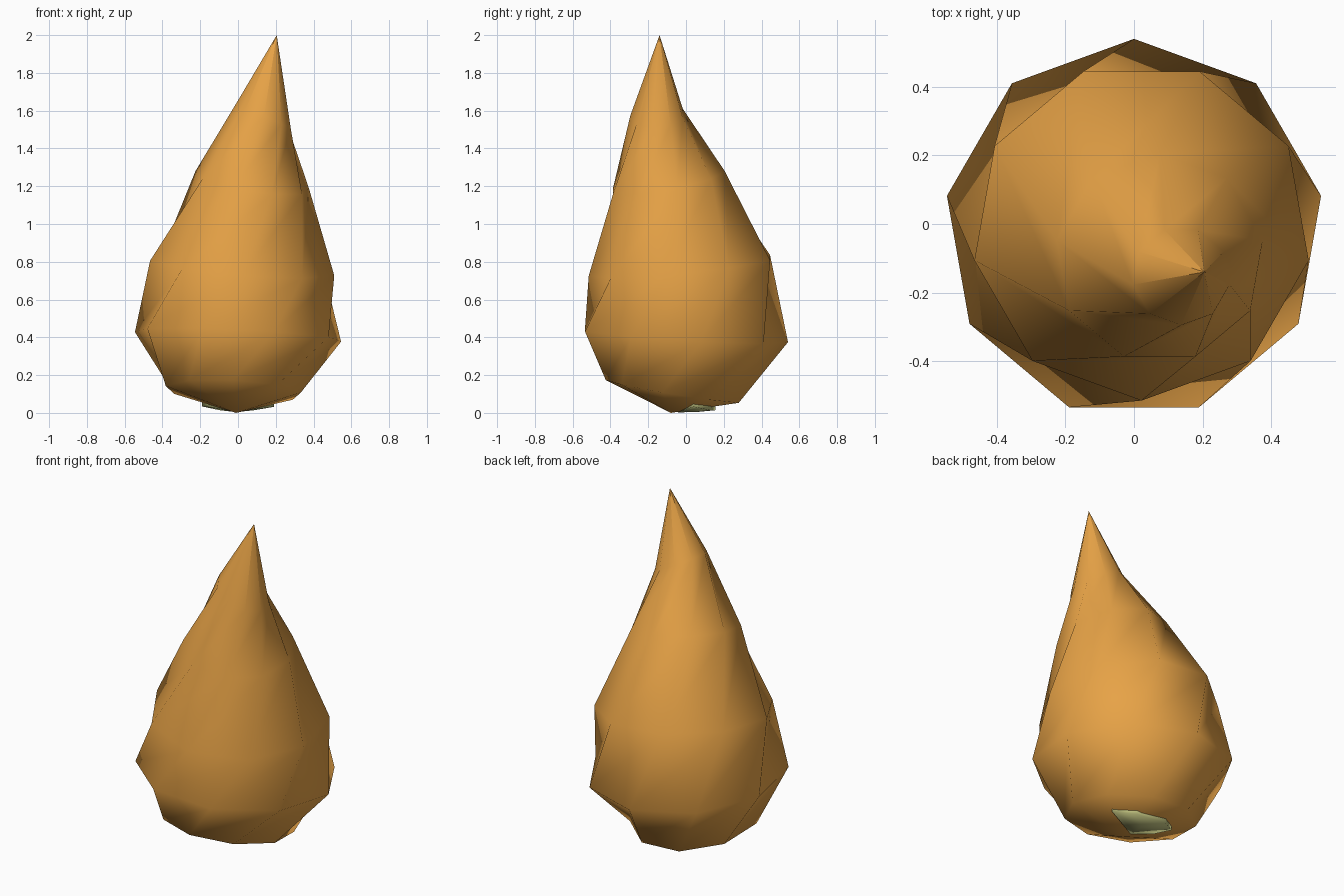
import bpy, bmesh, math

if "Cube" in bpy.data.objects:
    bpy.data.objects.remove(bpy.data.objects["Cube"])


def material(name, rgb):
    m = bpy.data.materials.new(name)
    m.diffuse_color = (*rgb, 1)
    m.use_nodes = True
    m.node_tree.nodes["Principled BSDF"].inputs["Base Color"].default_value = m.diffuse_color
    return m


def finish(bm, name, mat):
    bmesh.ops.recalc_face_normals(bm, faces=bm.faces)
    me = bpy.data.meshes.new(name)
    bm.to_mesh(me)
    bm.free()
    me.materials.append(mat)
    ob = bpy.data.objects.new(name, me)
    bpy.context.collection.objects.link(ob)
    for p in me.polygons:
        p.use_smooth = True
    return ob


ochre = material("ochre", (0.80, 0.365, 0.062))
pale_green = material("pale_green", (0.50, 0.51, 0.20))
SIDES = 9

# Leaning teardrop body: tilted nine-sided rings, each twisted half a step further
# centre x, centre y, centre z, radius, slope in x, slope in y
rings = [
    (-0.025, -0.062, 0.115, 0.363, -0.05, -0.163),
    (0.0, -0.014, 0.408, 0.554, -0.046, -0.06),
    (0.022, -0.02, 0.775, 0.495, -0.08, 0.10),
    (0.075, -0.10, 1.225, 0.305, -0.15, 0.18),
    (0.138, -0.152, 1.58, 0.143, -0.50, 0.05),
]
bm = bmesh.new()
loops = []
for i, (cx, cy, cz, r, sx, sy) in enumerate(rings):
    loop = []
    for k in range(SIDES):
        a = math.radians(70 + 20 * i + 40 * k)
        dx, dy = r * math.cos(a), r * math.sin(a)
        loop.append(bm.verts.new((cx + dx, cy + dy, cz + sx * dx + sy * dy)))
    loops.append(loop)
bottom = bm.verts.new((-0.01, -0.08, 0))
for k in range(SIDES):
    n = (k + 1) % SIDES
    bm.faces.new((bottom, loops[0][n], loops[0][k]))
    # separate tip corners keep the point crisply shaded
    tip = bm.verts.new((0.205, -0.14, 2))
    bm.faces.new((tip, loops[-1][k], loops[-1][n]))
    # bands split along the long diagonal, giving shallow spiral creases
    for a, b in zip(loops, loops[1:]):
        bm.faces.new((a[k], a[n], b[n]))
        bm.faces.new((a[k], b[n], b[k]))
finish(bm, "teardrop_body", ochre)

# Small pale base patch showing through the underside
rim = [(0.19, 0.04, 0.032), (0.086, 0.13, 0.014), (-0.096, 0.155, 0.014),
       (-0.19, 0.09, 0.034), (-0.135, 0.0, 0.028), (-0.012, -0.043, 0.003)]
bm = bmesh.new()
low = [bm.verts.new(p) for p in rim]
high = [bm.verts.new((x, y, z + 0.04)) for x, y, z in rim]
under = bm.verts.new((-0.01, 0.05, 0.004))
over = bm.verts.new((-0.01, 0.05, 0.06))
for k in range(len(rim)):
    n = (k + 1) % len(rim)
    bm.faces.new((under, low[n], low[k]))
    bm.faces.new((over, high[k], high[n]))
    bm.faces.new((low[k], low[n], high[n], high[k]))
finish(bm, "base_patch", pale_green)
